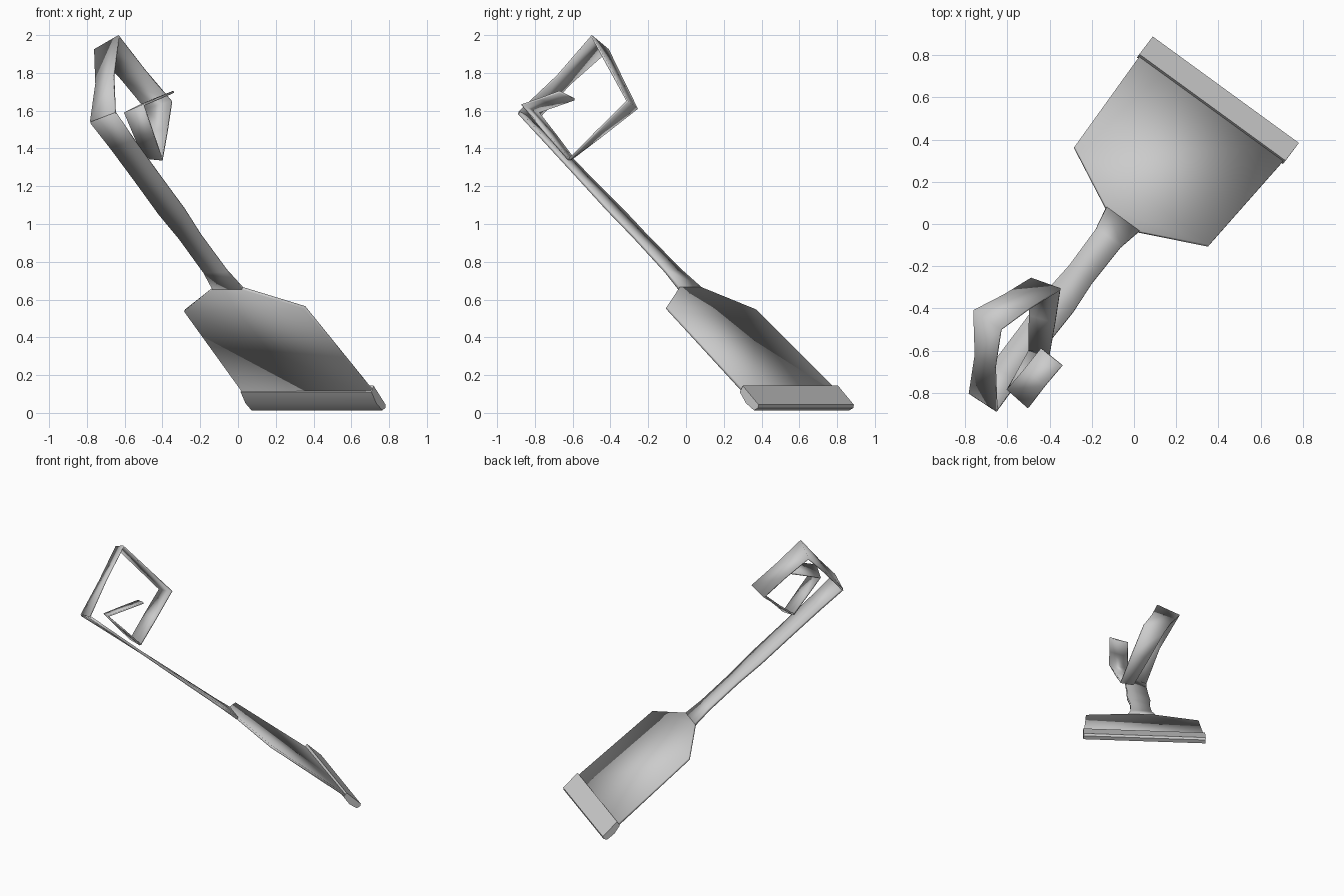
import bpy
import bmesh
import math
from mathutils import Vector as V

cube = bpy.data.objects.get("Cube")
if cube:
    bpy.data.objects.remove(cube)

# Material
grey = bpy.data.materials.new("pale_grey_metal")
grey.use_nodes = True
colour = (0.6, 0.6, 0.6, 1)
grey.diffuse_color = colour
grey.node_tree.nodes["Principled BSDF"].inputs["Base Color"].default_value = colour

# Blade frame: across, along towards the tip, and out of the upper face
origin = V((-0.055, 0.02, 0.66))
across = V((0.81, -0.59, 0)).normalized()
along = V((0.47, 0.62, -0.63)).normalized()
out = across.cross(along).normalized()


def on_blade(a, b, c=0):
    return origin + across * a + along * b + out * c


def shell(name, verts, faces, thickness=0, angle=180):
    """Mesh part, given thickness when it is an open sheet."""
    mesh = bpy.data.meshes.new(name)
    mesh.from_pydata([tuple(v) for v in verts], [], faces)
    mesh.materials.append(grey)
    obj = bpy.data.objects.new(name, mesh)
    bpy.context.collection.objects.link(obj)
    bpy.ops.object.select_all(action='DESELECT')
    obj.select_set(True)
    bpy.context.view_layer.objects.active = obj
    if thickness:
        solid = obj.modifiers.new("thickness", 'SOLIDIFY')
        solid.thickness = thickness
        solid.offset = 0
        bpy.ops.object.modifier_apply(modifier=solid.name)
    bm = bmesh.new()
    bm.from_mesh(mesh)
    bmesh.ops.recalc_face_normals(bm, faces=bm.faces)
    bm.to_mesh(mesh)
    bm.free()
    bpy.ops.object.shade_smooth_by_angle(angle=math.radians(angle))


def ribbon(name, pairs, thickness):
    verts = [p for pair in pairs for p in pair]
    faces = [(2 * i, 2 * i + 1, 2 * i + 3, 2 * i + 2) for i in range(len(pairs) - 1)]
    shell(name, verts, faces, thickness)


# Flat blade, from neck to shoulders to tip
neck = (on_blade(-0.096, 0), on_blade(0.096, 0))
shoulders = (on_blade(-0.39, 0.187), on_blade(0.40, 0.173, 0.01))
tip = (on_blade(-0.405, 0.94), on_blade(0.445, 0.95, 0.005))
ribbon("blade", [neck, shoulders, tip], 0.016)

# Folded hem wrapped around the tip
profile = [(0.855, 0.028), (1.0, 0.016), (1.008, 0), (0.995, -0.026), (0.93, -0.03), (0.86, -0.01)]
count = len(profile)
verts = [on_blade(a, b, c) for a in (-0.41, 0.447) for b, c in profile]
faces = [(i, (i + 1) % count, (i + 1) % count + count, i + count) for i in range(count)]
faces += [tuple(range(count)), tuple(range(count, 2 * count))]
shell("tip_hem", verts, faces, angle=40)

# Corners of the bent strip as (left edge, right edge)
corners = [
    (V((-0.78, -0.80, 1.54)), V((-0.65, -0.885, 1.59))),
    (V((-0.76, -0.41, 1.92)), V((-0.63, -0.50, 1.995))),
    (V((-0.49, -0.26, 1.61)), V((-0.35, -0.31, 1.65))),
    (V((-0.50, -0.60, 1.35)), V((-0.40, -0.62, 1.34))),
    (V((-0.60, -0.78, 1.59)), V((-0.50, -0.87, 1.63))),
    (V((-0.44, -0.59, 1.66)), V((-0.34, -0.67, 1.70))),
]


def between(p, q, t, width):
    left, right = p[0].lerp(q[0], t), p[1].lerp(q[1], t)
    mid = (left + right) / 2
    return (mid + (left - mid) * width, mid + (right - mid) * width)


# Long handle with slightly uneven edges
handle = [neck]
for t, width in ((0.1, 0.78), (0.3, 0.76), (0.45, 0.92), (0.65, 0.9), (0.85, 0.92)):
    handle.append(between(neck, corners[0], t, width))
ribbon("handle", handle + [corners[0]], 0.018)


# Square loop and the inward curl, each bend to bend with its own waist
def strip(name, points, waists):
    pairs = [points[0]]
    for p, q, waist in zip(points, points[1:], waists):
        pairs += [between(p, q, 0.5, waist), q]
    ribbon(name, pairs, 0.012)


strip("grip_loop", corners[:4], (0.72, 0.9, 1.03))
strip("inner_curl", corners[3:], (1, 0.95))
